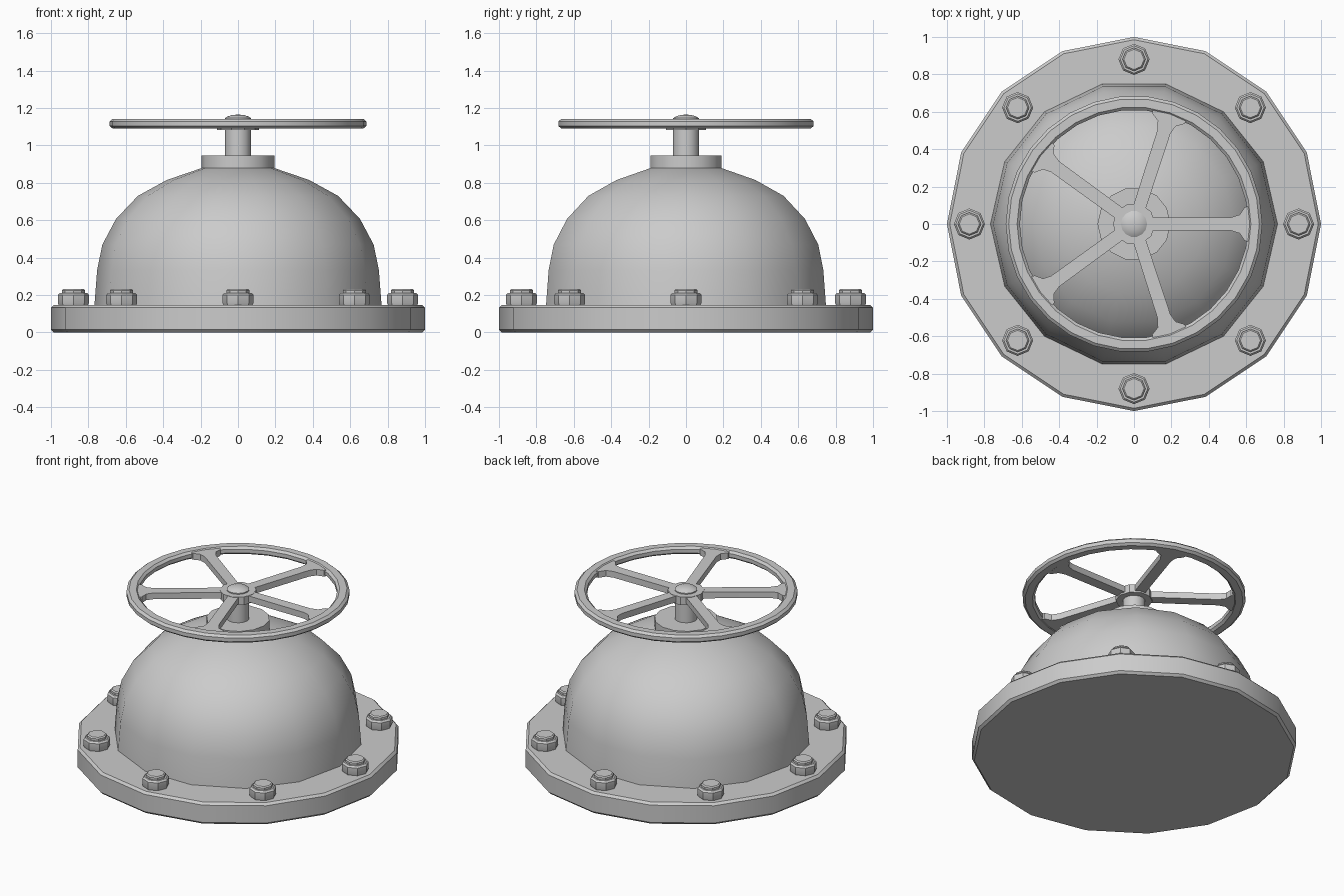
import bpy, bmesh
from math import sin, cos, pi, radians

if "Cube" in bpy.data.objects:
    bpy.data.objects.remove(bpy.data.objects["Cube"])


def finish(name, bm, smooth=30):
    bmesh.ops.recalc_face_normals(bm, faces=bm.faces)
    mesh = bpy.data.meshes.new(name)
    bm.to_mesh(mesh)
    bm.free()
    ob = bpy.data.objects.new(name, mesh)
    bpy.context.collection.objects.link(ob)
    bpy.ops.object.select_all(action='DESELECT')
    ob.select_set(True)
    bpy.context.view_layer.objects.active = ob
    bpy.ops.object.shade_smooth_by_angle(angle=radians(smooth))
    return ob


def lathe(name, profile, n, ring=False, at=(0, 0)):
    """Revolve (radius, z) points; ends are capped, or joined when ring."""
    bm = bmesh.new()
    loops = [[bm.verts.new((at[0] + r * cos(2 * pi * i / n), at[1] + r * sin(2 * pi * i / n), z))
              for i in range(n)] for r, z in profile]
    pairs = list(zip(loops, loops[1:]))
    if ring:
        pairs.append((loops[-1], loops[0]))
    for a, b in pairs:
        for i in range(n):
            j = (i + 1) % n
            bm.faces.new((a[i], a[j], b[j], b[i]))
    if not ring:
        bm.faces.new(loops[0][::-1])
        bm.faces.new(loops[-1])
    return finish(name, bm)


# Base flange
lathe("base_flange", [(0.985, 0), (1, 0.015), (1, 0.132), (0.985, 0.147)], 16)

# Domed housing
lathe("dome", [(0.768, 0.14), (0.753, 0.335), (0.725, 0.47), (0.652, 0.607),
               (0.535, 0.73), (0.38, 0.815), (0.19, 0.88), (0.06, 0.89)], 14)

# Collar and stem with rounded tip
lathe("collar", [(0.195, 0.87), (0.195, 0.945)], 14)
lathe("stem", [(0.07, 0.94), (0.07, 1.145), (0.055, 1.155), (0.03, 1.162), (0.01, 1.164)], 14)

# Flange bolts
bolt = [(0.075, 0.14), (0.083, 0.157), (0.083, 0.2), (0.073, 0.211),
        (0.062, 0.211), (0.062, 0.225), (0.054, 0.232)]
for k in range(8):
    a = k * pi / 4
    lathe(f"bolt_{k + 1}", bolt, 8, at=(0.88 * cos(a), 0.88 * sin(a)))

# Handwheel rim and hub
lathe("wheel_rim", [(0.625, 1.09), (0.67, 1.09), (0.686, 1.103), (0.686, 1.128), (0.67, 1.142),
                    (0.625, 1.142), (0.61, 1.128), (0.61, 1.103)], 30, ring=True)
lathe("wheel_hub", [(0.113, 1.083), (0.113, 1.138)], 10)

# Handwheel spokes, flared where they meet the rim
half = [(0.08, 0.034), (0.52, 0.036), (0.565, 0.05), (0.592, 0.09), (0.612, 0.095), (0.63, 0.09)]
outline = half + [(x, -y) for x, y in reversed(half)]
for k in range(5):
    bm = bmesh.new()
    face = bm.faces.new([bm.verts.new((x, y, 1.094)) for x, y in outline])
    top = bmesh.ops.extrude_face_region(bm, geom=[face])["geom"]
    bmesh.ops.translate(bm, vec=(0, 0, 0.042), verts=[v for v in top if isinstance(v, bmesh.types.BMVert)])
    # keep the underside closed after extrusion
    if not face.is_valid:
        bmesh.ops.holes_fill(bm, edges=bm.edges)
    ob = finish(f"spoke_{k + 1}", bm)
    ob.rotation_euler.z = k * 2 * pi / 5
